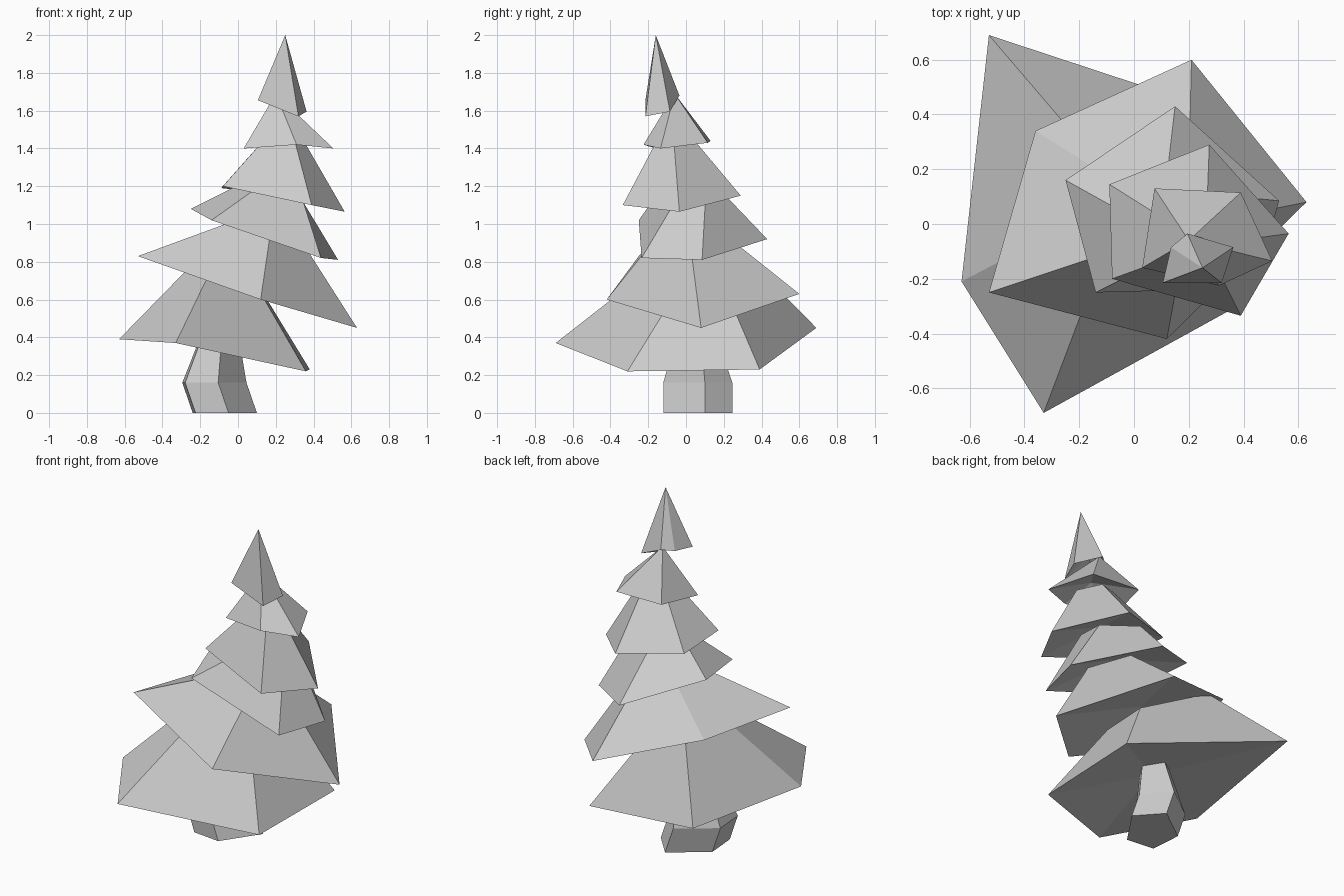
import bpy
from mathutils import Vector, Matrix

if "Cube" in bpy.data.objects:
    bpy.data.objects.remove(bpy.data.objects["Cube"])


def make_object(name, verts, faces):
    mesh = bpy.data.meshes.new(name)
    mesh.from_pydata([tuple(v) for v in verts], [], faces)
    mesh.update()
    obj = bpy.data.objects.new(name, mesh)
    bpy.context.collection.objects.link(obj)
    return obj


def tier(name, rim, top, scale=0.0, tilt=0.0, turn=0.0):
    """Leaning five-sided skirt: rim below, shrunken copy (or a tip) above, hollowed underside."""
    rim = [Vector(p) for p in rim]
    n = len(rim)
    mid = sum(rim, Vector()) / n
    top = Vector(top)
    under = mid + Vector((0, 0, 0.08))
    ring = range(n)
    if scale == 0:
        verts = rim + [top, under]
        faces = [(i, (i + 1) % n, n) for i in ring]
        faces += [((i + 1) % n, i, n + 1) for i in ring]
    else:
        rot = Matrix.Rotation(turn, 3, 'Z')
        upper = []
        for p in rim:
            d = rot @ (p - mid)
            upper.append(top + Vector((d.x * scale, d.y * scale, d.z * tilt)))
        verts = rim + upper + [under]
        faces = [(i, (i + 1) % n, n + (i + 1) % n, n + i) for i in ring]
        faces += [tuple(range(n, 2 * n))]
        faces += [((i + 1) % n, i, 2 * n) for i in ring]
    return make_object(name, verts, faces)


# Crooked trunk: one outline repeated at three heights
base = [(-.225, -.10), (-.05, -.12), (.10, .10), (-.03, .245), (-.24, .09)]
verts = []
for z, s, dx in ((0, 1, 0), (.16, 1, -.055), (.43, .55, -.02)):
    verts += [(-.08 + (x + .08) * s + dx, .05 + (y - .05) * s, z) for x, y in base]
faces = [(r + i, r + (i + 1) % 5, r + 5 + (i + 1) % 5, r + 5 + i)
         for r in (0, 5) for i in range(5)]
faces += [(4, 3, 2, 1, 0), (10, 11, 12, 13, 14)]
make_object("trunk", verts, faces)

# Foliage tiers, lowest to highest (rims run counter-clockwise)
tier("foliage_tier_1",
     [(-.53, .69, .45), (-.63, -.21, .39), (-.33, -.69, .37), (.36, -.31, .22), (.38, .39, .23)],
     (-.08, .05, .70), .42, .8)
tier("foliage_tier_2",
     [(-.36, .34, .81), (-.53, -.25, .83), (.12, -.42, .60), (.63, .08, .45), (.21, .60, .63)],
     (.13, .02, .95), .36, .3)
tier("foliage_tier_3",
     [(-.25, .16, 1.08), (-.14, -.25, 1.02), (.44, -.235, .82), (.53, .085, .81), (.15, .43, .92)],
     (.175, .03, 1.16), .46, .25, .3)
tier("foliage_tier_4",
     [(-.09, .145, 1.19), (-.08, -.20, 1.20), (.39, -.335, 1.10), (.565, -.035, 1.065), (.275, .29, 1.15)],
     (.245, -.06, 1.44), .33, .3)
tier("foliage_tier_5",
     [(.075, .13, 1.44), (.03, -.16, 1.40), (.31, -.225, 1.42), (.505, -.135, 1.40), (.39, .115, 1.43)],
     (.20, -.06, 1.69))
tier("foliage_top",
     [(.135, -.085, 1.67), (.105, -.215, 1.655), (.32, -.215, 1.57), (.363, -.085, 1.595), (.195, -.035, 1.68)],
     (.25, -.16, 2.0))
